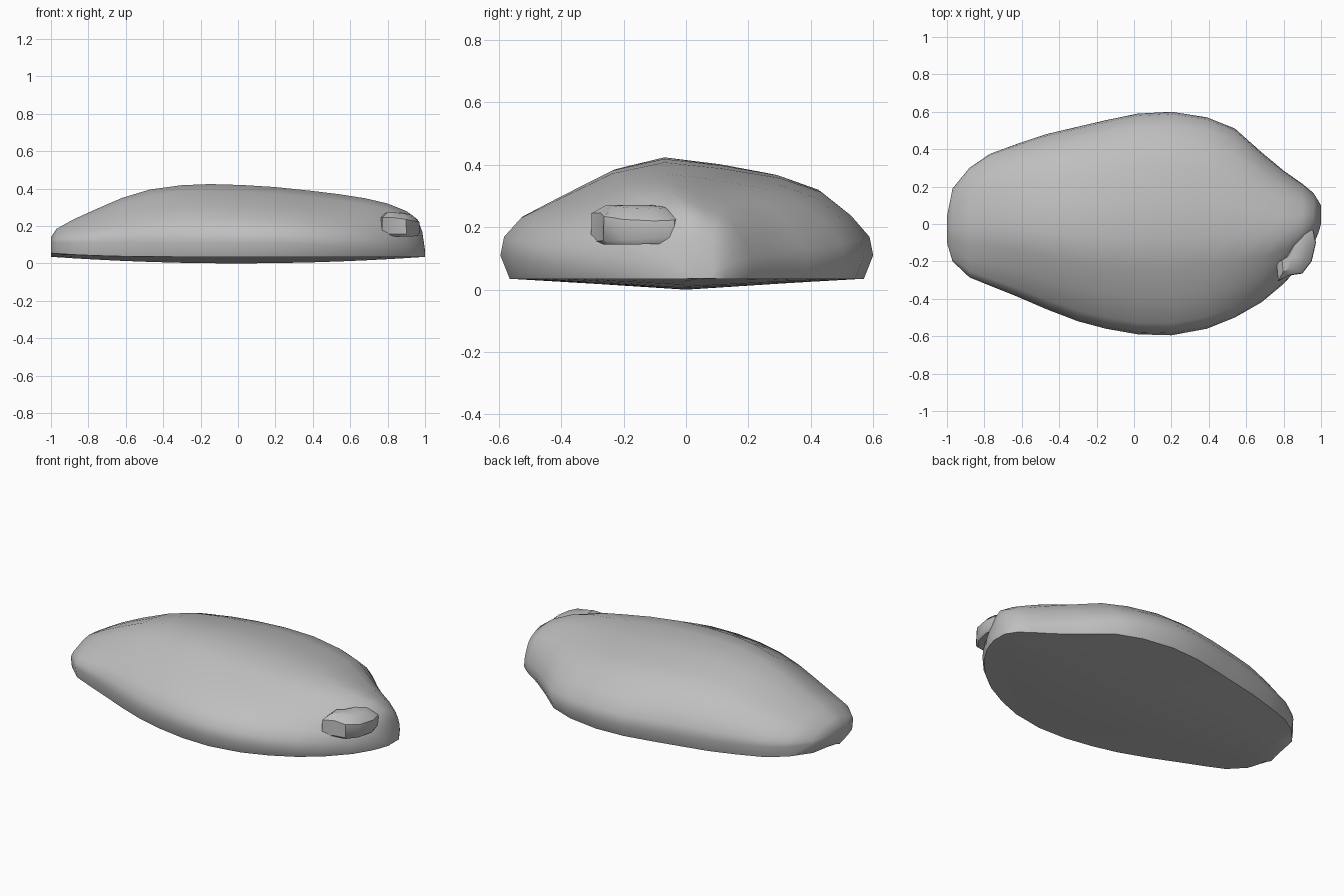
import bpy, bmesh, math

cube = bpy.data.objects.get("Cube")
if cube:
    bpy.data.objects.remove(cube, do_unlink=True)

stone = bpy.data.materials.new("stone grey")
stone.use_nodes = True
colour = (0.52, 0.52, 0.52, 1)
stone.diffuse_color = colour
stone.node_tree.nodes["Principled BSDF"].inputs["Base Color"].default_value = colour


def loft(name, rings, angle):
    """Skin closed rings of equal length, cap both ends and smooth."""
    bm = bmesh.new()
    loops = [[bm.verts.new(p) for p in ring] for ring in rings]
    for a, b in zip(loops, loops[1:]):
        n = len(a)
        for i in range(n):
            j = (i + 1) % n
            bm.faces.new((a[i], a[j], b[j], b[i]))
    for cap in (loops[0], loops[-1]):
        bm.faces.new(cap)
    bmesh.ops.recalc_face_normals(bm, faces=bm.faces[:])
    mesh = bpy.data.meshes.new(name)
    bm.to_mesh(mesh)
    bm.free()
    mesh.materials.append(stone)
    obj = bpy.data.objects.new(name, mesh)
    bpy.context.collection.objects.link(obj)
    bpy.ops.object.select_all(action='DESELECT')
    obj.select_set(True)
    bpy.context.view_layer.objects.active = obj
    bpy.ops.object.shade_smooth_by_angle(angle=math.radians(angle))
    return obj


# Upper cross-section: across (-1 to 1) and height above the widest line (0 to 1)
arch = [(-1, 0), (-.98, .2), (-.89, .4), (-.67, .62), (-.4, .88), (-.12, 1), (.2, .93),
        (.5, .83), (.72, .68), (.88, .43), (.98, .2), (1, 0)]
# Stations along the length: x, front edge, back edge, crest height
stations = [(-1, -.1, .04, .14), (-.97, -.2, .19, .185), (-.88, -.285, .3, .235),
            (-.77, -.33, .375, .285), (-.62, -.39, .43, .35), (-.47, -.455, .48, .395),
            (-.3, -.52, .52, .418), (-.15, -.56, .555, .424), (.02, -.59, .59, .419),
            (.2, -.595, .6, .408), (.39, -.56, .57, .388), (.54, -.5, .51, .37),
            (.68, -.42, .385, .348), (.8, -.32, .285, .32), (.9, -.21, .215, .28),
            (.96, -.11, .165, .235), (.985, -.05, .125, .17), (1, 0, .1, .07)]

rings = []
for x, front, back, crest in stations:
    mid, half = (front + back) / 2, (back - front) / 2
    widest = .11 if x < .3 else .11 - .06 * (x - .3) / .7
    rim = .035 + .02 * max(0, -x) ** 4
    belly = .003 + .035 * x * x
    ring = [(x, mid + half * u, widest + v * (crest - widest)) for u, v in arch]
    ring += [(x, mid + half * u, z) for u, z in
             ((.95, rim), (.5, (rim + belly) / 2), (0, belly - .003),
              (-.5, (rim + belly) / 2), (-.95, rim))]
    rings.append(ring)
loft("stone_body", rings, 60)

# Small angular chip sticking out of the front left end
outline = [(.76, -.21), (.81, -.18), (.86, -.09), (.93, -.02), (.96, -.035),
           (.973, -.1), (.95, -.2), (.9, -.265), (.83, -.275), (.77, -.305)]


def chip_ring(scale, height):
    cx, cy = .85, -.16
    return [(cx + (x - cx) * scale, cy + (y - cy) * scale, height(x, y)) for x, y in outline]


loft("side_chip", [
    chip_ring(.9, lambda x, y: .145 + .02 * max(0, y + .15)),
    chip_ring(1, lambda x, y: .155 + .05 * (y + .3)),
    chip_ring(.98, lambda x, y: .245 - .2 * max(0, x - .85)),
    chip_ring(.65, lambda x, y: .272 - .12 * max(0, x - .87)),
    chip_ring(.2, lambda x, y: .272)], 40)
